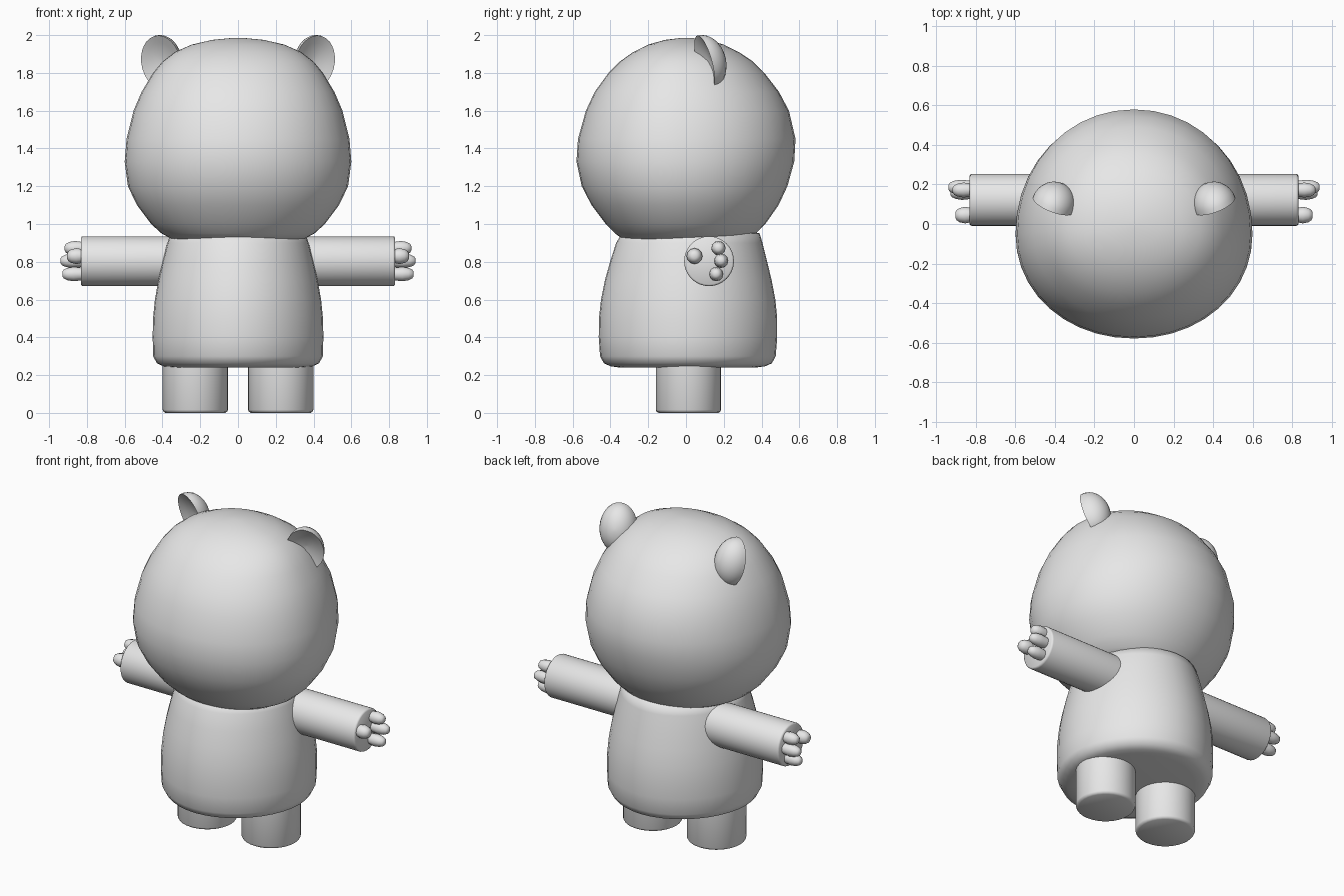
import bpy, bmesh, math
from mathutils import Vector, Matrix

if "Cube" in bpy.data.objects:
    bpy.data.objects.remove(bpy.data.objects["Cube"])

grey = bpy.data.materials.new("plain_grey")
grey.diffuse_color = (0.8, 0.8, 0.8, 1)
grey.use_nodes = True
grey.node_tree.nodes["Principled BSDF"].inputs["Base Color"].default_value = grey.diffuse_color


def finish(name, bm, angle=40):
    bmesh.ops.recalc_face_normals(bm, faces=bm.faces[:])
    me = bpy.data.meshes.new(name)
    bm.to_mesh(me)
    bm.free()
    me.materials.append(grey)
    ob = bpy.data.objects.new(name, me)
    bpy.context.collection.objects.link(ob)
    bpy.ops.object.select_all(action='DESELECT')
    ob.select_set(True)
    bpy.context.view_layer.objects.active = ob
    bpy.ops.object.shade_smooth_by_angle(angle=math.radians(angle))
    return ob


def skin(bm, rings):
    """Bridge equal-sized closed rings and cap both ends."""
    vs = [[bm.verts.new(p) for p in r] for r in rings]
    n = len(vs[0])
    for a, b in zip(vs, vs[1:]):
        for i in range(n):
            j = (i + 1) % n
            bm.faces.new((a[i], a[j], b[j], b[i]))
    bm.faces.new(vs[0])
    bm.faces.new(vs[-1])


def loft(name, rows, centre, power, n=40):
    """Rows are (z, half width, front y, back y)."""
    rings = []
    for z, rx, yf, yb in rows:
        cy = centre * rx / 0.6
        ring = []
        for i in range(n):
            t = 2 * math.pi * i / n
            c, s = math.cos(t), math.sin(t)
            x = rx * math.copysign(abs(c) ** (2 / power), c)
            h = abs(s) ** (2 / power)
            ring.append((x, cy + h * (yb - cy) if s > 0 else cy - h * (cy - yf), z))
        rings.append(ring)
    bm = bmesh.new()
    skin(bm, rings)
    return finish(name, bm, 60)


def lathe(name, start, axis, profile, n=32):
    """Turn (distance, radius) pairs around an axis."""
    rot = Vector((0, 0, 1)).rotation_difference(Vector(axis)).to_matrix()
    rings = [[Vector(start) + rot @ Vector((r * math.cos(2 * math.pi * i / n),
                                            r * math.sin(2 * math.pi * i / n), d))
              for i in range(n)] for d, r in profile]
    bm = bmesh.new()
    skin(bm, rings)
    return finish(name, bm)


# Head: broad cheeks low down, rounded crown
loft("head", [
    (0.915, 0.34, -0.33, 0.33), (0.95, 0.405, -0.375, 0.37),
    (1.00, 0.46, -0.425, 0.42), (1.10, 0.535, -0.50, 0.49),
    (1.20, 0.583, -0.552, 0.537), (1.33, 0.60, -0.58, 0.573),
    (1.45, 0.59, -0.572, 0.58), (1.60, 0.553, -0.53, 0.545),
    (1.70, 0.51, -0.483, 0.492), (1.80, 0.45, -0.41, 0.415),
    (1.86, 0.40, -0.35, 0.355), (1.91, 0.335, -0.28, 0.28),
    (1.95, 0.245, -0.20, 0.20), (1.975, 0.135, -0.11, 0.11),
    (1.985, 0.03, -0.025, 0.025)], -0.05, 2.05)

# Body: pear shape with a softly rounded base
loft("body", [
    (0.24, 0.34, -0.35, 0.37), (0.247, 0.395, -0.40, 0.42),
    (0.263, 0.43, -0.435, 0.455), (0.30, 0.449, -0.455, 0.475),
    (0.40, 0.452, -0.462, 0.483), (0.50, 0.45, -0.461, 0.483),
    (0.60, 0.44, -0.45, 0.473), (0.70, 0.422, -0.43, 0.454),
    (0.80, 0.40, -0.402, 0.43), (0.90, 0.374, -0.37, 0.405),
    (0.95, 0.355, -0.34, 0.39), (0.958, 0.32, -0.31, 0.36)], 0.01, 1.93)


def ear(name, side):
    # Half dome with a dished front, turned outward and tipped forward
    u = Vector((0.93, 0.36 * side, 0)) if side > 0 else Vector((0.93, -0.36, 0))
    v = Vector((0, -0.28, 0.96))
    v = (v - u * v.dot(u) / u.length_squared).normalized()
    u.normalize()
    w = v.cross(u)
    if w.y < 0:
        w = -w
    centre = Vector((0.408 * side, 0.098, 1.855))
    n, rings = 28, []
    spans = [(0.02, 0.035), (0.35, 0.03), (0.7, 0.016), (0.92, 0.004), (1, 0)]
    spans += [(math.cos(a), 0.115 * math.sin(a))
              for a in (math.radians(d) for d in range(12, 90, 12))]
    spans.append((0.02, 0.115))
    for r, depth in spans:
        rings.append([centre + u * (0.112 * r * math.cos(2 * math.pi * i / n))
                      + v * (0.148 * r * math.sin(2 * math.pi * i / n)) + w * depth
                      for i in range(n)])
    bm = bmesh.new()
    skin(bm, rings)
    return finish(name, bm, 50)


# Finger roots (y, z), radius and tip reach
fingers = [("thumb", 0.045, 0.83, 0.042, 0.905),
           ("upper_finger", 0.172, 0.872, 0.038, 0.918),
           ("middle_finger", 0.186, 0.805, 0.038, 0.94),
           ("lower_finger", 0.160, 0.735, 0.038, 0.93)]

for side, label in ((1, "right"), (-1, "left")):
    ear(label + "_ear", side)
    # Arm held straight out
    lathe(label + "_arm", (0.25 * side, 0.122, 0.803), (side, 0, 0),
          [(0, 0.132), (0.57, 0.132), (0.577, 0.13), (0.582, 0.123)])
    for part, y, z, r, tip in fingers:
        reach = tip - 0.78
        lathe(f"{label}_{part}", (0.78 * side, y, z), (side, 0, 0),
              [(0, r * 0.8), (0.05, r * 0.88), (reach * 0.6, r), (reach * 0.82, r * 0.86),
               (reach * 0.95, r * 0.62), (reach, r * 0.3)], 12)
    # Short leg with a bevelled sole
    lathe(label + "_leg", (0.226 * side, 0.013, 0), (0, 0, 1),
          [(0, 0.158), (0.006, 0.168), (0.016, 0.173), (0.32, 0.173)])
